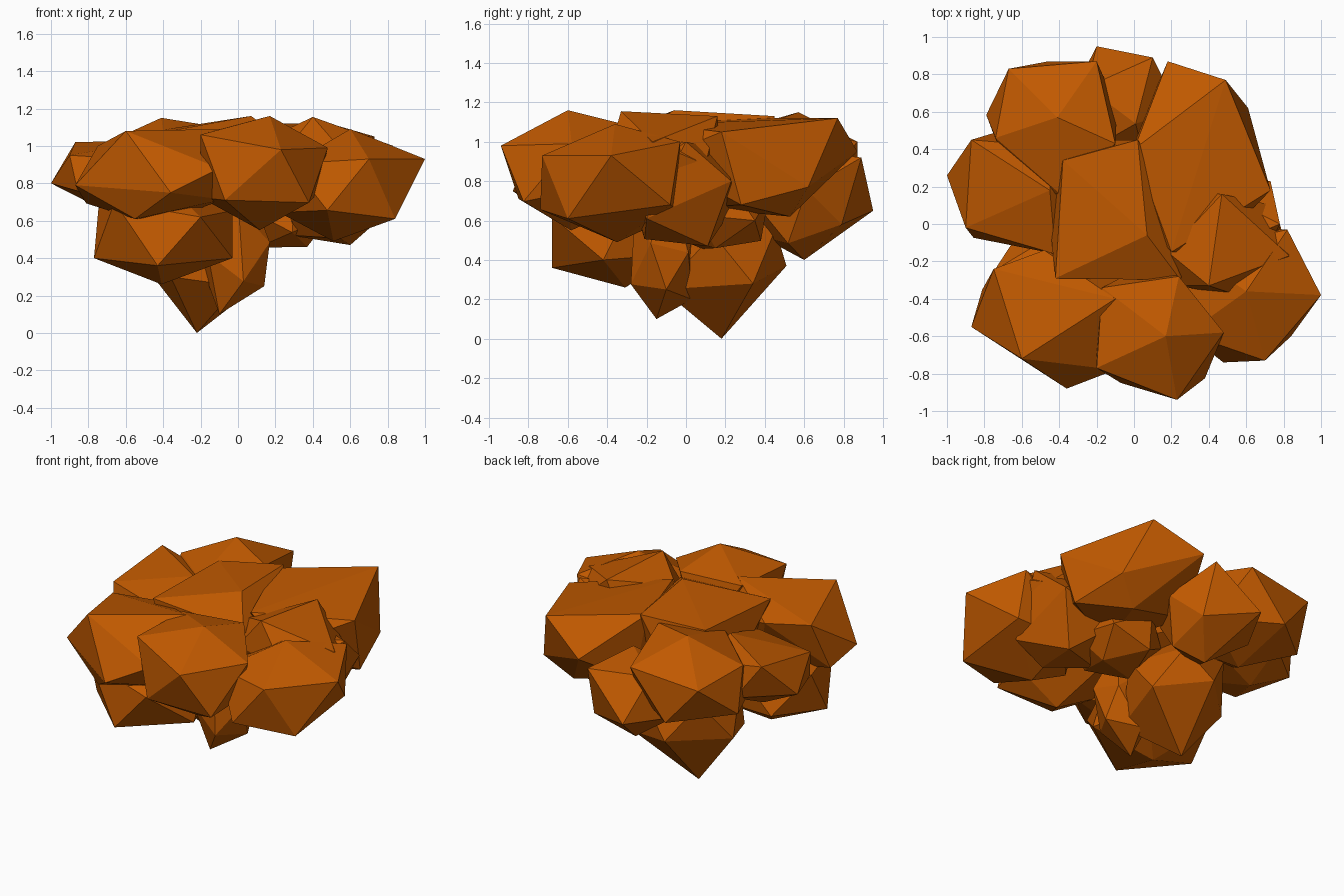
import bpy, bmesh
from mathutils import Vector, Matrix

mat = bpy.data.materials.new("autumn_orange")
mat.diffuse_color = (0.53, 0.1, 0.0, 1)


def frame(a, b):
    """Orthonormal frame whose first axis is a and whose second leans to b."""
    a = a.normalized()
    c = a.cross(b).normalized()
    return Matrix((a, c.cross(a), c)).transposed()


def clump(name, lo, hi, *corners):
    """Rough icosahedron in the box lo..hi, turned to the first two corners and pulled to all."""
    lo, hi = Vector(lo), Vector(hi)
    corners = [Vector(c) for c in corners]
    mid, half = (lo + hi) / 2, (hi - lo) / 2
    unit = lambda v: Vector([(v[i] - mid[i]) / half[i] for i in range(3)])
    bm = bmesh.new()
    bmesh.ops.create_icosphere(bm, subdivisions=1, radius=1)
    bm.verts.ensure_lookup_table()
    v0 = bm.verts[0]
    v1 = v0.link_edges[0].other_vert(v0)
    rot = frame(unit(corners[0]), unit(corners[1])) @ frame(v0.co, v1.co).transposed()
    pts = [rot @ v.co for v in bm.verts]
    bm.free()
    for i in range(3):
        a, b = min(p[i] for p in pts), max(p[i] for p in pts)
        for p in pts:
            p[i] = lo[i] + (p[i] - a) / (b - a) * (hi[i] - lo[i])
    # Pull the closest free point to each corner, then skin the points
    free = list(pts)
    for c in corners:
        near = min(free, key=lambda p: (unit(p).normalized() - unit(c).normalized()).length)
        free = [p for p in free if p is not near]
        near[:] = c
    bm = bmesh.new()
    for p in pts:
        bm.verts.new(p)
    res = bmesh.ops.convex_hull(bm, input=bm.verts[:])
    inner = [g for g in res["geom_interior"] if isinstance(g, bmesh.types.BMVert)]
    bmesh.ops.delete(bm, geom=inner, context='VERTS')
    bmesh.ops.recalc_face_normals(bm, faces=bm.faces[:])
    me = bpy.data.meshes.new(name)
    bm.to_mesh(me)
    bm.free()
    me.materials.append(mat)
    bpy.context.collection.objects.link(bpy.data.objects.new(name, me))


# Upper canopy
clump("leaves_back_right", (0.0, -0.15, 0.62), (0.73, 0.87, 1.12),
      (0.49, 0.77, 1.12), (0.73, 0.18, 1.05), (0.18, 0.87, 0.95), (0.0, 0.4, 1.12), (0.61, 0.62, 0.77),
      (0.2, -0.15, 1.09), (0.7, 0.28, 0.68))
clump("leaves_back_left", (-0.79, 0.16, 0.58), (-0.06, 0.87, 1.15),
      (-0.41, 0.57, 1.15), (-0.67, 0.83, 0.95), (-0.2, 0.87, 1.0), (-0.1, 0.43, 1.1), (-0.74, 0.46, 1.0))
clump("leaves_centre", (-0.46, -0.38, 0.55), (0.3, 0.45, 1.15),
      (0.07, -0.06, 1.16), (-0.42, -0.29, 1.07), (0.02, 0.45, 1.13), (-0.38, 0.34, 1.09), (0.25, -0.3, 1.03))
clump("leaves_left", (-1.0, -0.16, 0.66), (-0.3, 0.5, 1.03),
      (-1.0, 0.26, 0.8), (-0.87, 0.45, 1.02), (-0.9, -0.02, 0.95), (-0.45, 0.18, 1.03), (-0.42, -0.16, 0.92))
clump("leaves_front_left", (-0.87, -0.88, 0.61), (-0.05, -0.12, 1.08),
      (-0.6, -0.72, 1.08), (-0.36, -0.88, 0.75), (-0.87, -0.55, 0.79), (-0.1, -0.4, 1.09), (-0.75, -0.24, 1.0),
      (-0.48, -0.14, 0.98), (-0.1, -0.78, 0.88))
clump("leaves_front", (-0.2, -0.94, 0.55), (0.48, -0.22, 1.12),
      (0.23, -0.94, 0.98), (0.17, -0.6, 1.16), (-0.2, -0.77, 1.06), (0.48, -0.58, 0.99), (-0.07, -0.85, 0.71),
      (0.24, -0.28, 1.08), (-0.17, -0.34, 1.07), (0.42, -0.6, 0.74))
clump("leaves_right", (0.22, -0.74, 0.49), (0.98, -0.02, 1.06),
      (1.0, -0.38, 0.93), (0.7, -0.73, 0.93), (0.84, -0.6, 0.61), (0.6, -0.36, 1.09),
      (0.84, -0.08, 0.68), (0.51, -0.35, 0.49), (0.82, -0.03, 1.0))
clump("leaves_right_top", (0.15, -0.4, 0.72), (0.83, 0.17, 1.11),
      (0.83, -0.17, 1.0), (0.47, 0.16, 1.13), (0.4, -0.33, 1.155), (0.18, -0.15, 1.05))
clump("leaves_right_inner", (0.2, -0.28, 0.47), (0.78, 0.24, 1.0),
      (0.78, 0.0, 1.0), (0.73, 0.23, 0.8), (0.6, 0.11, 0.47), (0.76, -0.2, 0.61))

# Lower canopy
clump("leaves_back", (-0.36, 0.32, 0.42), (0.24, 0.93, 0.96),
      (-0.2, 0.95, 0.65), (0.1, 0.89, 0.92), (-0.05, 0.6, 0.4), (0.12, 0.79, 0.58))
clump("leaves_low_front", (-0.77, -0.7, 0.26), (-0.03, -0.02, 0.8),
      (-0.43, -0.68, 0.36), (-0.66, -0.6, 0.7), (-0.2, -0.68, 0.62), (-0.77, -0.38, 0.4), (-0.03, -0.42, 0.4))
clump("leaves_bottom", (-0.5, -0.12, 0.0), (0.15, 0.48, 0.8),
      (-0.22, 0.18, 0.0), (0.14, 0.34, 0.28), (-0.2, 0.51, 0.37), (-0.5, 0.22, 0.36),
      (-0.36, -0.1, 0.3), (0.0, -0.12, 0.25))
clump("leaves_low_centre", (-0.2, -0.28, 0.1), (0.17, 0.05, 0.76),
      (-0.1, -0.15, 0.1), (0.14, -0.1, 0.25))
clump("leaves_low_right", (0.0, -0.12, 0.44), (0.5, 0.42, 0.82),
      (0.37, 0.15, 0.46), (0.45, 0.35, 0.6))
